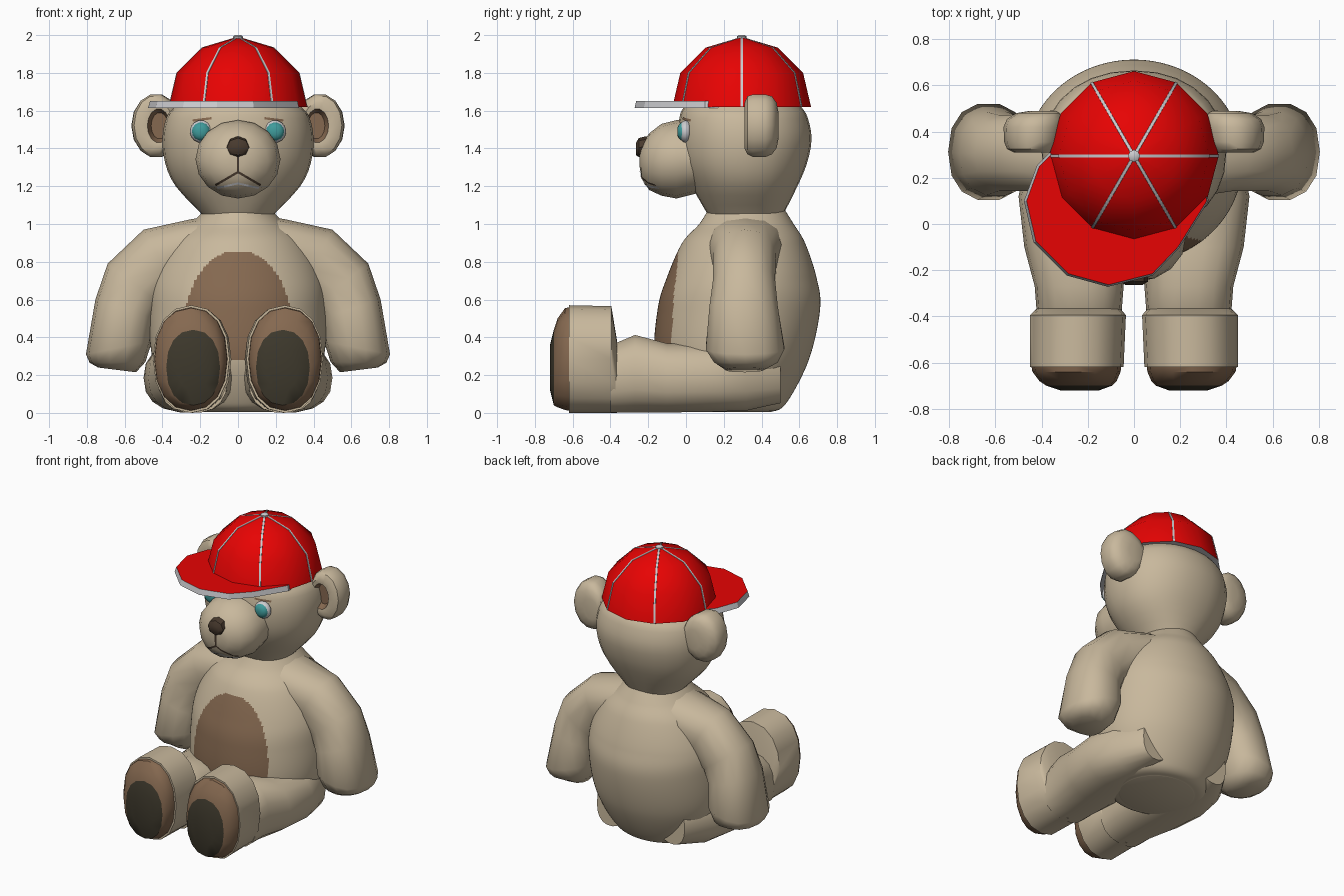
import bpy, bmesh, math
from mathutils import Vector
from mathutils.bvhtree import BVHTree

if "Cube" in bpy.data.objects:
    bpy.data.objects.remove(bpy.data.objects["Cube"])


def material(name, *rgb):
    m = bpy.data.materials.new(name)
    m.diffuse_color = (*rgb, 1)
    m.use_nodes = True
    m.node_tree.nodes["Principled BSDF"].inputs["Base Color"].default_value = m.diffuse_color
    return m


FUR = material("beige fur", 0.58, 0.48, 0.335)
BROWN = material("brown patch", 0.235, 0.14, 0.08)
SOLE = material("dark sole", 0.047, 0.040, 0.025)
NOSE = material("dark brown nose", 0.065, 0.042, 0.027)
RED = material("red cloth", 0.8, 0.001, 0.001)
GREY = material("light grey trim", 0.60, 0.60, 0.62)
TEAL = material("teal eye", 0.05, 0.33, 0.33)


def finish(name, bm, mats, rule=None, angle=40, mirror=False):
    bmesh.ops.recalc_face_normals(bm, faces=bm.faces)
    if rule:
        for f in bm.faces:
            f.material_index = rule(f)
    me = bpy.data.meshes.new(name)
    bm.to_mesh(me)
    bm.free()
    for m in mats:
        me.materials.append(m)
    me.shade_smooth()
    me.set_sharp_from_angle(angle=math.radians(angle))
    ob = bpy.data.objects.new(name, me)
    bpy.context.collection.objects.link(ob)
    if mirror:
        ob.modifiers.new("mirror", 'MIRROR').use_mirror_merge = False
    return ob


def loft(name, rings, mats, **kw):
    bm = bmesh.new()
    vr = [[bm.verts.new(p) for p in r] for r in rings]
    n = len(vr[0])
    for a, b in zip(vr, vr[1:]):
        for i in range(n):
            j = (i + 1) % n
            bm.faces.new((a[i], a[j], b[j], b[i]))
    bm.faces.new(vr[0])
    bm.faces.new(vr[-1])
    return finish(name, bm, mats, **kw)


def ellipse(c, u, v, n, p=2.0):
    """Ring of n points about c; p above 2 makes it squarer."""
    c, u, v, out = Vector(c), Vector(u), Vector(v), []
    for i in range(n):
        a = 2 * math.pi * i / n
        x, y = math.cos(a), math.sin(a)
        out.append(c + u * math.copysign(abs(x) ** (2 / p), x)
                   + v * math.copysign(abs(y) ** (2 / p), y))
    return out


def smooth_rows(rows, k):
    """Catmull-Rom resampling of profile rows."""
    out = []
    for i in range(len(rows) - 1):
        q = [rows[max(i - 1, 0)], rows[i], rows[i + 1], rows[min(i + 2, len(rows) - 1)]]
        for s in range(k):
            t = s / k
            out.append([0.5 * (2 * b + (c - a) * t + (2 * a - 5 * b + 4 * c - d) * t * t
                               + (3 * b - a - 3 * c + d) * t ** 3) for a, b, c, d in zip(*q)])
    return out + [list(rows[-1])]


def upright(rows, n, p=2.0):
    """Rows of (z, front y, back y, half width)."""
    return [ellipse((0, (f + b) / 2, z), (w, 0, 0), (0, (b - f) / 2, 0), n, p) for z, f, b, w in rows]


def forward(rows, n, p=2.0):
    """Rows of (y, x0, x1, z0, z1)."""
    return [ellipse(((a + b) / 2, y, (c + d) / 2), ((b - a) / 2, 0, 0), (0, 0, (d - c) / 2), n, p)
            for y, a, b, c, d in rows]


# body with arched belly patch
def belly(f):
    c = f.calc_center_median()
    if c.y > 0.15 or not 0.28 < c.z < 0.855:
        return 0
    return int(abs(c.x) < 0.285 * math.sqrt(1 - (max(c.z - 0.45, 0) / 0.41) ** 2))


body = [(0.005, 0.0, 0.45, 0.24), (0.05, -0.08, 0.53, 0.34), (0.28, -0.165, 0.65, 0.45),
        (0.55, -0.15, 0.71, 0.47), (0.72, -0.1, 0.69, 0.45), (0.9, -0.02, 0.63, 0.36),
        (1.0, 0.07, 0.57, 0.25), (1.08, 0.12, 0.52, 0.17)]
loft("body", upright(smooth_rows(body, 20), 200), [FUR, BROWN], rule=belly)

# head and muzzle
head_rows = [(1.02, 0.14, 0.5, 0.17), (1.06, 0.11, 0.52, 0.2), (1.2, 0.03, 0.59, 0.33),
             (1.32, -0.025, 0.64, 0.385), (1.45, -0.045, 0.665, 0.4), (1.56, -0.035, 0.645, 0.38),
             (1.62, -0.01, 0.61, 0.335), (1.75, 0.1, 0.5, 0.2)]
head = loft("head", upright(smooth_rows(head_rows, 3), 28, 2.15), [FUR])
muzzle = loft("muzzle", forward([(0.05, -0.22, 0.22, 1.16, 1.55), (-0.05, -0.225, 0.225, 1.135, 1.55),
                                 (-0.13, -0.21, 0.21, 1.15, 1.53), (-0.195, -0.16, 0.16, 1.18, 1.48),
                                 (-0.235, -0.09, 0.09, 1.24, 1.42), (-0.245, -0.04, 0.04, 1.3, 1.38)], 16), [FUR])

# nose
loft("nose", forward([(-0.21, -0.06, 0.06, 1.355, 1.465), (-0.25, -0.06, 0.06, 1.355, 1.455),
                      (-0.265, -0.035, 0.035, 1.365, 1.43)], 8), [NOSE])


def ribbon(name, pts, width, target, mat):
    """Painted line in the front plane, projected onto the target part."""
    me = target.data
    tree = BVHTree.FromPolygons([v.co for v in me.vertices], [list(p.vertices) for p in me.polygons])
    bm = bmesh.new()
    for a, b in zip(pts, pts[1:]):
        a, b = Vector(a), Vector(b)
        d = (b - a).normalized()
        side = Vector((-d.y, d.x)) * width / 2
        prev = None
        for i in range(7):
            m = a.lerp(b, i / 6)
            pair = []
            for s in (side, -side):
                q = m + s
                hit = tree.ray_cast(Vector((q.x, -1, q.y)), Vector((0, 1, 0)))[0]
                pair.append(bm.verts.new((q.x, (hit.y if hit else 0) - 0.004, q.y)))
            if prev:
                f = bm.faces.new((prev[0], prev[1], pair[1], pair[0]))
                f.normal_update()
                if f.normal.y > 0:
                    f.normal_flip()
            prev = pair
    me = bpy.data.meshes.new(name)
    bm.to_mesh(me)
    bm.free()
    me.materials.append(mat)
    bpy.context.collection.objects.link(bpy.data.objects.new(name, me))


# mouth, lip and brows
ribbon("mouth_line", [(0, 1.37), (0, 1.275)], 0.012, muzzle, NOSE)
ribbon("mouth", [(-0.12, 1.205), (0, 1.275), (0.12, 1.205)], 0.012, muzzle, NOSE)
ribbon("lip", [(-0.11, 1.19), (0, 1.215), (0.11, 1.19)], 0.01, muzzle, GREY)
for s in (-1, 1):
    ribbon("brow", [(0.14 * s, 1.56), (0.24 * s, 1.548)], 0.012, head, BROWN)


# eyes
def ball(name, c, r, ry, mat):
    rows = []
    for i in range(1, 8):
        a = math.pi * i / 8
        h = r * math.sin(a)
        rows.append((c[1] + ry * math.cos(a), c[0] - h, c[0] + h, c[2] - h, c[2] + h))
    loft(name, forward(rows, 14), [mat], mirror=True)


ball("eye_white", (0.195, -0.003, 1.49), 0.06, 0.036, GREY)
ball("iris", (0.196, -0.017, 1.49), 0.05, 0.031, TEAL)

# ears with hollow brown fronts
loft("ear", forward([(0.36, 0.37, 0.46, 1.45, 1.59), (0.315, 0.36, 0.48, 1.43, 1.61),
                     (0.31, 0.34, 0.52, 1.395, 1.645), (0.325, 0.33, 0.55, 1.365, 1.68),
                     (0.355, 0.31, 0.562, 1.35, 1.69), (0.42, 0.3, 0.565, 1.35, 1.69),
                     (0.455, 0.3, 0.55, 1.365, 1.68), (0.48, 0.31, 0.51, 1.40, 1.645),
                     (0.49, 0.34, 0.45, 1.45, 1.59)], 14),
     [FUR, BROWN], mirror=True,
     rule=lambda f: int(all((v.co.x - 0.42) ** 2 / 0.0037 + (v.co.z - 1.52) ** 2 / 0.0083 < 1
                            and v.co.y < 0.4 for v in f.verts)))

# arms: rows of outer x z, inner x z, front y, back y
arm = [(0.1, 1.05, 0.12, 0.74, 0.11, 0.53), (0.25, 1.025, 0.22, 0.70, 0.11, 0.52),
       (0.5, 0.97, 0.32, 0.64, 0.14, 0.48), (0.69, 0.79, 0.40, 0.57, 0.14, 0.475),
       (0.755, 0.6, 0.44, 0.5, 0.12, 0.49), (0.805, 0.31, 0.455, 0.38, 0.1, 0.525),
       (0.785, 0.265, 0.49, 0.27, 0.145, 0.49), (0.74, 0.24, 0.54, 0.215, 0.21, 0.41)]
loft("arm", [ellipse(((a + c) / 2, (f + g) / 2, (b + d) / 2), ((a - c) / 2, 0, (b - d) / 2),
                     (0, (g - f) / 2, 0), 14, 2.3) for a, b, c, d, f, g in arm],
     [FUR], mirror=True, angle=60)

# legs, feet and soles
loft("leg", forward([(0.5, 0.14, 0.34, 0.05, 0.32), (0.32, 0.08, 0.455, 0.01, 0.36),
                     (0.12, 0.03, 0.5, 0.003, 0.37), (-0.1, 0.03, 0.475, 0.0, 0.37),
                     (-0.27, 0.045, 0.43, 0.0, 0.415), (-0.4, 0.055, 0.42, 0.0, 0.36)], 18, 2.4),
     [FUR], mirror=True)
loft("foot", forward([(-0.365, 0.06, 0.42, 0.0, 0.38), (-0.395, 0.035, 0.45, 0.0, 0.565),
                      (-0.62, 0.045, 0.45, 0.0, 0.57)], 16, 2.2), [FUR], mirror=True)
loft("sole", forward([(-0.61, 0.055, 0.445, 0.01, 0.56), (-0.64, 0.058, 0.44, 0.015, 0.555),
                      (-0.68, 0.075, 0.41, 0.03, 0.5), (-0.7, 0.095, 0.38, 0.04, 0.44),
                      (-0.72, 0.15, 0.32, 0.12, 0.36)], 16, 2.2),
     [BROWN, SOLE], mirror=True, rule=lambda f: int(f.calc_center_median().y < -0.695))

# cap crown
cap_y = 0.295
profile = [(0.367, 1.62), (0.325, 1.80), (0.19, 1.934), (0.02, 1.985)]
loft("cap_crown", [ellipse((0, cap_y, z), (r, 0, 0), (0, r, 0), 12) for r, z in profile],
     [RED, GREY], rule=lambda f: int(f.normal.z < -0.5))

# cap seams: six thin strips down the crown
bm = bmesh.new()
for k in range(6):
    a = k * math.pi / 3
    out, side = Vector((math.cos(a), math.sin(a), 0)), Vector((-math.sin(a), math.cos(a), 0))
    prev = None
    for r, z in profile:
        rows = [bm.verts.new(Vector((0, cap_y, z + 0.001)) + out * (r + o) + side * s)
                for o, s in ((-0.006, -0.007), (0.001, -0.006), (0.001, 0.006), (-0.006, 0.007))]
        if prev:
            for i in range(4):
                j = (i + 1) % 4
                bm.faces.new((prev[i], prev[j], rows[j], rows[i]))
        prev = rows
finish("cap_seams", bm, [GREY])
loft("cap_button", [ellipse((0, cap_y, z), (r, 0, 0), (0, r, 0), 8)
                    for r, z in ((0.026, 1.975), (0.026, 1.993), (0.015, 2.0))], [GREY])

# cap brim, turned slightly aside, edge flaring a little downwards
outline = [(-0.3, 0.36), (-0.41, 0.25), (-0.465, 0.1), (-0.425, -0.075), (-0.285, -0.215), (-0.11, -0.263),
           (0.08, -0.215), (0.19, -0.1), (0.315, 0.1), (0.3, 0.2), (0.2, 0.3)]
loft("cap_brim", [[(x * s, 0.1 + (y - 0.1) * s, z) for x, y in outline]
                  for z, s in ((1.615, 1.025), (1.652, 1.0))],
     [RED, GREY], rule=lambda f: int(f.normal.z < 0.7), angle=25)
